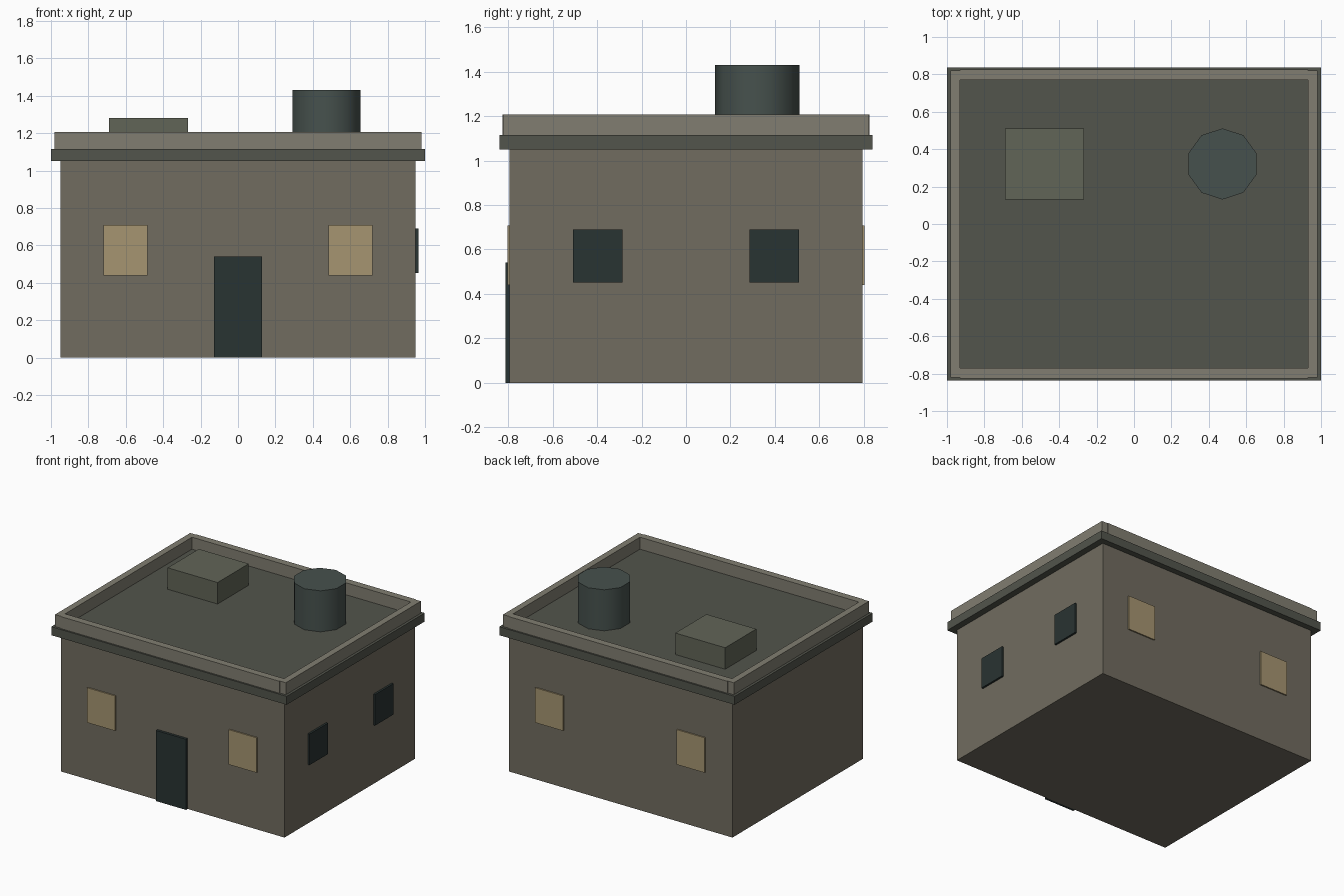
import bpy
import math

if "Cube" in bpy.data.objects:
    bpy.data.objects.remove(bpy.data.objects["Cube"])


def material(name, r, g, b):
    m = bpy.data.materials.new(name)
    m.diffuse_color = (r, g, b, 1)
    m.use_nodes = True
    m.node_tree.nodes["Principled BSDF"].inputs["Base Color"].default_value = m.diffuse_color
    return m


WALL = material("wall_plaster", 0.165, 0.150, 0.115)
SLAB = material("roof_slab", 0.085, 0.090, 0.072)
TRIM = material("parapet_stone", 0.220, 0.208, 0.165)
VENT = material("vent_grey", 0.120, 0.128, 0.095)
TANK = material("tank_metal", 0.062, 0.083, 0.075)
LIT = material("lit_window", 0.380, 0.300, 0.165)
DARK = material("dark_panel", 0.022, 0.033, 0.032)


def box(name, mat, x, y, z):
    """Box from (min, max) ranges on each axis."""
    lo, hi = zip(x, y, z)
    bpy.ops.mesh.primitive_cube_add(size=1, location=[(a + b) / 2 for a, b in zip(lo, hi)])
    ob = bpy.context.object
    ob.name = name
    ob.scale = [b - a for a, b in zip(lo, hi)]
    bpy.ops.object.transform_apply(location=False, rotation=False, scale=True)
    ob.data.materials.append(mat)
    return ob


def span(s, a, b):
    """Range a..b, mirrored to the negative side when s is -1."""
    return tuple(sorted((s * a, s * b)))


# Main block and overhanging roof slab
HX, HY = 0.95, 0.793
ROOF = 1.115
box("walls", WALL, (-HX, HX), (-HY, HY), (0, 1.05))
box("roof_slab", SLAB, (-1, 1), (-0.838, 0.838), (1.05, ROOF))

# Parapet bars around the roof edge
for s, fb, lr in ((-1, "front", "left"), (1, "back", "right")):
    box("parapet_" + fb, TRIM, (-0.93, 0.93), span(s, 0.77, 0.825), (ROOF, 1.207))
    box("parapet_" + lr, TRIM, span(s, 0.93, 0.98), (-0.82, 0.82), (ROOF, 1.207))

# Lit windows on front and back, dark windows on the right side only
for sx, lr in ((-1, "left"), (1, "right")):
    for sy, fb in ((-1, "front"), (1, "back")):
        box(f"window_{fb}_{lr}", LIT, span(sx, 0.483, 0.72),
            span(sy, HY - 0.01, HY + 0.01), (0.44, 0.708))
for s, fb in ((-1, "front"), (1, "back")):
    box("side_window_" + fb, DARK, (HX - 0.01, HX + 0.015),
        span(s, 0.286, 0.508), (0.452, 0.69))

# Door
box("door", DARK, (-0.128, 0.128), (-HY - 0.02, -HY + 0.01), (0, 0.542))

# Rooftop vent box and ten-sided water tank
box("roof_vent", VENT, (-0.69, -0.266), (0.132, 0.51), (ROOF, 1.28))
bpy.ops.mesh.primitive_cylinder_add(vertices=10, radius=0.19, depth=1.43 - ROOF,
                                    location=(0.473, 0.321, (1.43 + ROOF) / 2))
tank = bpy.context.object
tank.name = "water_tank"
tank.data.materials.append(TANK)
bpy.ops.object.shade_smooth_by_angle(angle=math.radians(45))
